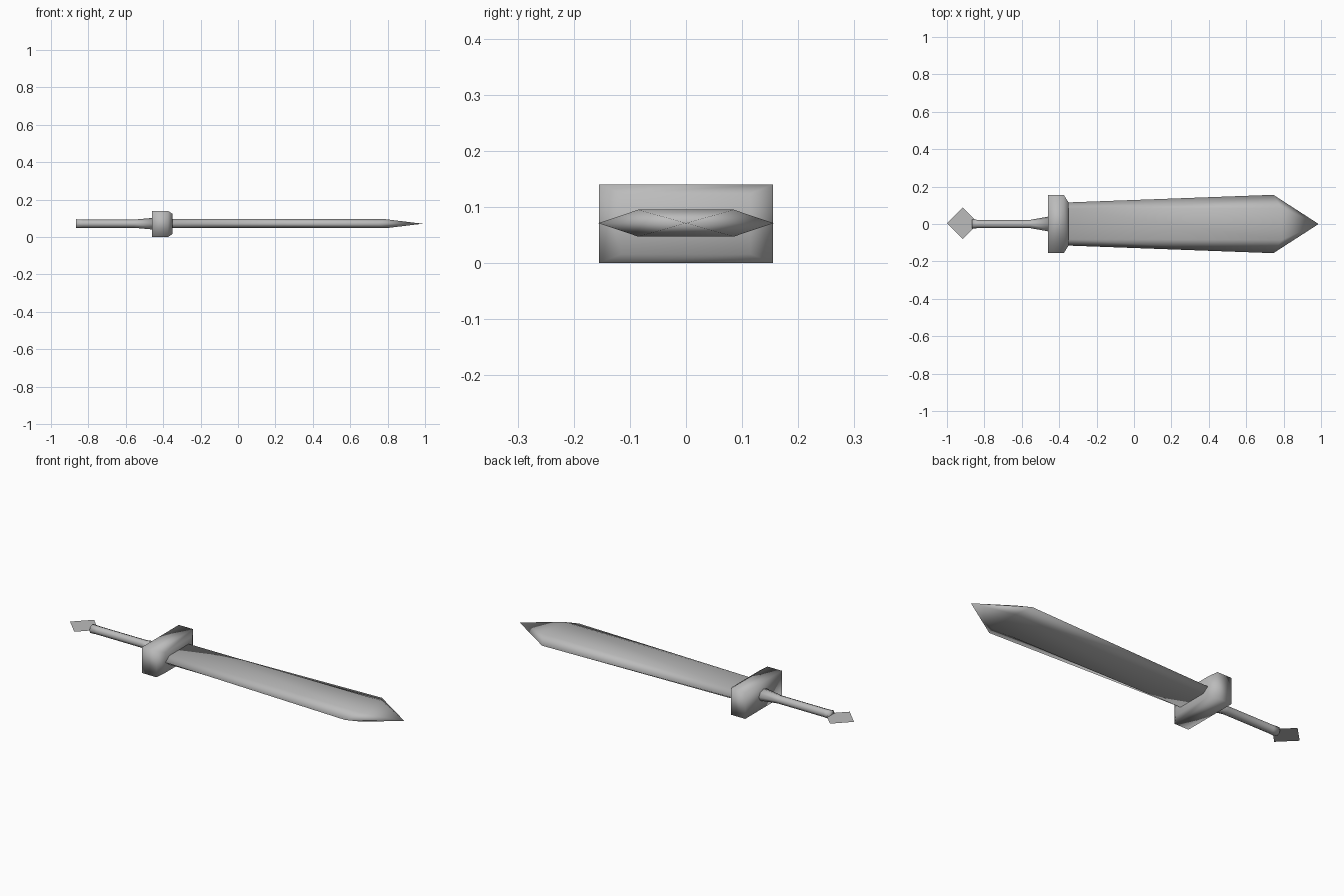
import bpy, bmesh, math

if "Cube" in bpy.data.objects:
    bpy.data.objects.remove(bpy.data.objects["Cube"])

MID = 0.071  # height of the sword's centre plane

steel = bpy.data.materials.new("grey steel")
steel.diffuse_color = (0.5, 0.5, 0.5, 1)
steel.use_nodes = True
steel.node_tree.nodes["Principled BSDF"].inputs["Base Color"].default_value = steel.diffuse_color


def finish(name, bm):
    bmesh.ops.recalc_face_normals(bm, faces=bm.faces)
    mesh = bpy.data.meshes.new(name)
    bm.to_mesh(mesh)
    bm.free()
    mesh.materials.append(steel)
    mesh.shade_smooth()
    obj = bpy.data.objects.new(name, mesh)
    bpy.context.collection.objects.link(obj)
    return obj


def loft(name, sections, tip=None):
    """Skin a list of (x, [(y, z), ...]) or [(x, y, z), ...] rings along x."""
    bm = bmesh.new()
    rings = [[bm.verts.new(p) for p in ring] for ring in sections]
    n = len(rings[0])
    for a, b in zip(rings, rings[1:]):
        for i in range(n):
            j = (i + 1) % n
            bm.faces.new((a[i], a[j], b[j], b[i]))
    bm.faces.new(rings[0])
    if tip:
        t = bm.verts.new(tip)
        for i in range(n):
            bm.faces.new((rings[-1][i], rings[-1][(i + 1) % n], t))
    else:
        bm.faces.new(rings[-1])
    return finish(name, bm)


def blade_ring(x_edge, edge, x_ridge, ridge, half):
    """Six-sided section: sharp edges on both sides, flat top and bottom."""
    return [(x_edge, edge, MID), (x_ridge, ridge, MID + half),
            (x_ridge, -ridge, MID + half), (x_edge, -edge, MID),
            (x_ridge, -ridge, MID - half), (x_ridge, ridge, MID - half)]


def round_ring(x, ry, rz, sides=8):
    turn = math.tau / sides
    return [(x, ry * math.cos(turn * i), MID + rz * math.sin(turn * i)) for i in range(sides)]


def box_ring(x, hy, hz):
    return [(x, sy * hy, 0.07 + sz * hz) for sy, sz in ((1, 1), (-1, 1), (-1, -1), (1, -1))]


# Blade: widens toward the shoulders, then tapers to a point
loft("blade", [blade_ring(-0.36, 0.115, -0.36, 0.082, 0.024),
               blade_ring(0.745, 0.156, 0.79, 0.085, 0.024)],
     tip=(0.987, 0, MID))

# Guard: block with a chamfered front
loft("guard", [box_ring(-0.46, 0.155, 0.07), box_ring(-0.375, 0.155, 0.07),
               box_ring(-0.35, 0.115, 0.054)])

# Grip: slim handle with a flare into the guard
loft("grip", [round_ring(-0.865, 0.024, 0.024), round_ring(-0.83, 0.022, 0.022),
              round_ring(-0.555, 0.022, 0.022), round_ring(-0.455, 0.04, 0.031)])

# Pommel: thin flat diamond
bm = bmesh.new()
bm.faces.new([bm.verts.new((-0.916 + 0.084 * c, 0.004 + 0.084 * s, MID))
              for c, s in ((1, 0), (0, 1), (-1, 0), (0, -1))])
finish("pommel", bm)
